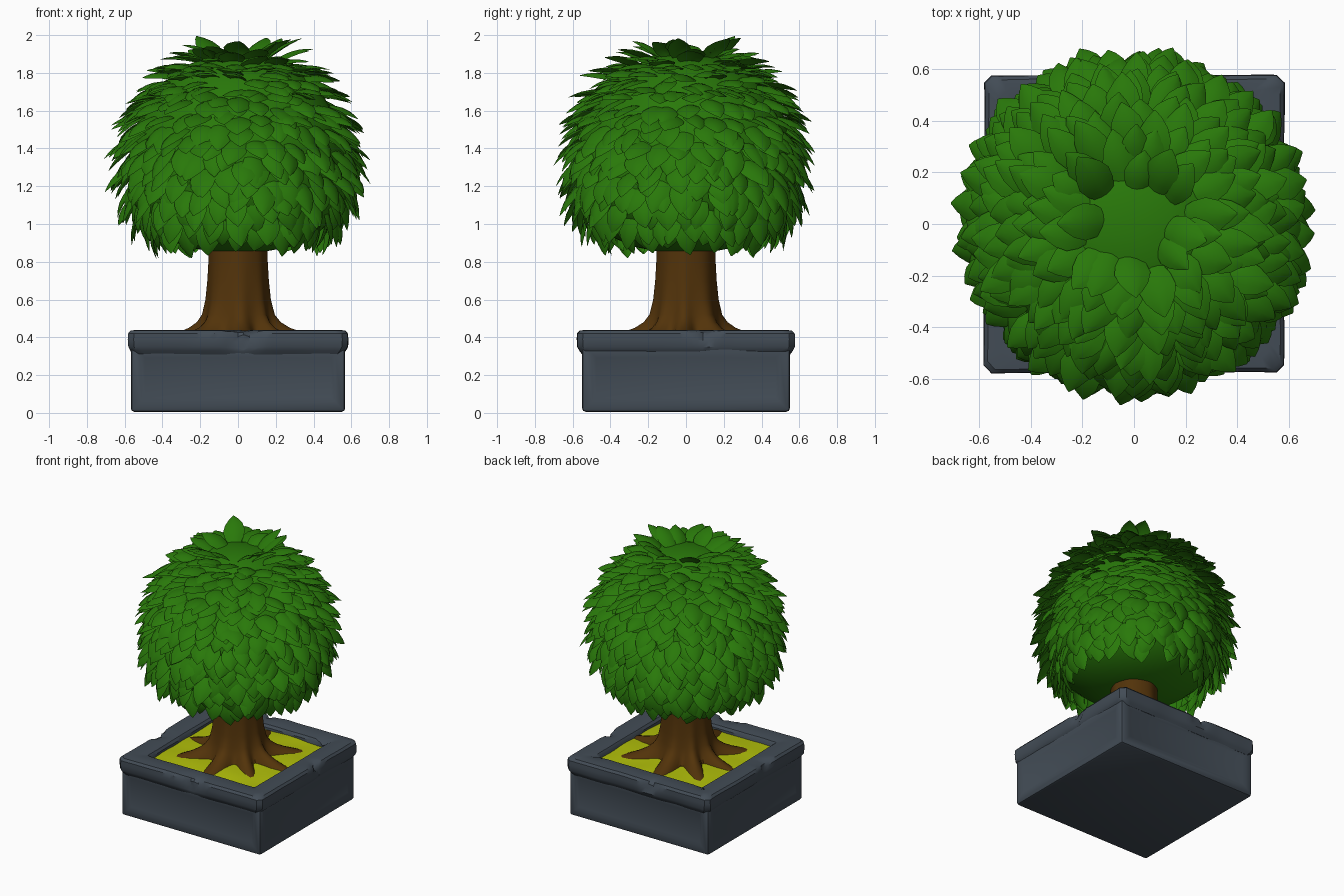
import bpy, bmesh, math, random
from mathutils import Vector, noise

if "Cube" in bpy.data.objects:
    bpy.data.objects.remove(bpy.data.objects["Cube"])

random.seed(7)


def material(name, rgb):
    m = bpy.data.materials.new(name)
    m.diffuse_color = (*rgb, 1)
    m.use_nodes = True
    m.node_tree.nodes["Principled BSDF"].inputs["Base Color"].default_value = m.diffuse_color
    return m


GREEN = material("leaf green", (0.022, 0.19, 0.003))
BROWN = material("bark brown", (0.085, 0.033, 0.003))
STONE = material("slate stone", (0.055, 0.072, 0.092))
YELLOW = material("yellow moss", (0.44, 0.52, 0.003))


def make(name, verts, faces, mat, angle=40):
    me = bpy.data.meshes.new(name)
    me.from_pydata(verts, [], faces)
    ob = bpy.data.objects.new(name, me)
    bpy.context.collection.objects.link(ob)
    me.materials.append(mat)
    bpy.ops.object.select_all(action='DESELECT')
    ob.select_set(True)
    bpy.context.view_layer.objects.active = ob
    bpy.ops.object.shade_smooth_by_angle(angle=math.radians(angle))
    return ob


def loft(rings, cap=False):
    """Join equal closed rings (counter-clockwise, going upward) into a skin."""
    n = len(rings[0])
    verts = [p for r in rings for p in r]
    faces = []
    for i in range(len(rings) - 1):
        for j in range(n):
            k = (j + 1) % n
            faces.append((i*n + j, i*n + k, (i+1)*n + k, (i+1)*n + j))
    if cap:
        faces.append(tuple(reversed(range(n))))
        faces.append(tuple(range(len(verts) - n, len(verts))))
    return verts, faces


def square(h, c, z, n=36):
    """Square ring of half size h with chamfered corners."""
    pts = []
    for k in range(4):
        ca, sa = round(math.cos(k*math.pi/2)), round(math.sin(k*math.pi/2))
        for i in range(n + 1):
            y = (h - c) * (2*i/n - 1)
            pts.append(Vector((h*ca - y*sa, h*sa + y*ca, z)))
    return pts


# planter body with faintly sunken side panels
bm = bmesh.new()
bmesh.ops.create_cube(bm, size=1)
for v in bm.verts:
    v.co = (v.co.x*1.135, v.co.y*1.1, (v.co.z + 0.5)*0.36 + 0.006)
bmesh.ops.bevel(bm, geom=bm.edges[:], offset=0.018, segments=2, affect='EDGES', profile=0.5)
bm.normal_update()
sides = [f for f in bm.faces if abs(f.normal.z) < 0.1 and f.calc_area() > 0.2]
bmesh.ops.inset_individual(bm, faces=sides, thickness=0.05)
bmesh.ops.inset_individual(bm, faces=sides, thickness=0.03, depth=-0.008)
bm.verts.index_update()
make("planter_body", [v.co.copy() for v in bm.verts],
     [[v.index for v in f.verts] for f in bm.faces], STONE, 35)
bm.free()

# worn stone rim, swept around the square, with chipped spots
profile = [(0.50, 0.305), (0.56, 0.31), (0.575, 0.33), (0.586, 0.35), (0.588, 0.39),
           (0.586, 0.42), (0.572, 0.436), (0.53, 0.44), (0.48, 0.438), (0.442, 0.432),
           (0.428, 0.415), (0.425, 0.36)]
rings = [square(h, 0.03 if h > 0.5 else 0.01, z) for h, z in profile]
chips = [(0.03, -0.59, 0.41, 0.12), (0.59, 0.1, 0.44, 0.09), (-0.1, 0.59, 0.43, 0.1),
         (-0.59, -0.12, 0.43, 0.1), (-0.42, 0.45, 0.44, 0.07), (0.4, 0.46, 0.44, 0.07)]
for ring in rings:
    for p in ring:
        q = p.copy()
        out = Vector((q.x, 0, 0)) if abs(q.x) > abs(q.y) else Vector((0, q.y, 0))
        out.normalize()
        p += out * noise.noise(q*6) * 0.006
        for cx, cy, cz, r in chips:
            d = (q - Vector((cx, cy, cz))).length
            if d < r:
                a = (1 - d/r) * (0.3 + 1.4*random.random())
                p -= out * 0.025 * a
                p.z -= 0.018 * a
        p.x *= 0.99
        p.y *= 0.98
make("planter_rim", *loft(rings), STONE, 35)

# mossy soil, gently mounded
N = 16
verts, faces = [], []
for i in range(N + 1):
    for j in range(N + 1):
        x, y = 0.44*(2*i/N - 1), 0.44*(2*j/N - 1)
        z = 0.395 + 0.02*math.cos(x*3.3)*math.cos(y*3.3) + 0.012*noise.noise(Vector((x*5, y*5, 3)))
        verts.append((x, y, z))
        if i < N and j < N:
            a = i*(N + 1) + j
            faces.append((a, a + N + 1, a + N + 2, a + 1))
make("soil", verts, faces, YELLOW)

# trunk flaring into pointed roots: (z, radius, root reach)
trunk = [(0.36, 0.23, 0.36), (0.40, 0.215, 0.25), (0.425, 0.205, 0.15), (0.45, 0.195, 0.085),
         (0.48, 0.184, 0.045), (0.52, 0.174, 0.022), (0.6, 0.165, 0.01), (0.7, 0.158, 0.006),
         (0.8, 0.154, 0.004), (1.0, 0.154, 0)]
rings = []
for z, r, reach in trunk:
    ring = []
    for i in range(84):
        a = 2*math.pi*i/84
        lobe = abs(math.cos(4*a + 0.4*math.sin(a*2 + 1)))**2.5
        lobe *= 0.87 + 0.13*math.sin(3*a + 1)
        rr = r + reach*lobe
        ring.append(Vector((rr*math.cos(a), rr*math.sin(a), z)))
    rings.append(ring)
make("trunk", *loft(rings, True), BROWN)

# foliage core: lathed crown from the rounded underside up to the top
crown = [(0.12, 0.86), (0.28, 0.89), (0.41, 0.95), (0.51, 1.04), (0.57, 1.15), (0.585, 1.28),
         (0.57, 1.43), (0.525, 1.57), (0.45, 1.69), (0.36, 1.785), (0.25, 1.86), (0.16, 1.895), (0.05, 1.91)]
rings = [[Vector((r*math.cos(a), r*math.sin(a), z - 0.01)) for a in (2*math.pi*i/40 for i in range(40))]
         for r, z in crown]
make("foliage_core", *loft(rings, True), GREEN)


def crown_at(s):
    """Radius, height and downward tangent at arc length s from the crown top."""
    pts = crown[::-1]
    for (r0, z0), (r1, z1) in zip(pts, pts[1:]):
        d = math.hypot(r1 - r0, z1 - z0)
        if s <= d:
            return r0 + (r1-r0)*s/d, z0 + (z1-z0)*s/d, (r1-r0)/d, (z1-z0)/d
        s -= d
    return None


# shingled leaves, row by row down the crown
SHAPE = [(0, 0.5), (0.22, 0.85), (0.45, 1.0), (0.68, 0.8), (0.87, 0.42), (1.0, 0.04)]
verts, faces = [], []


def leaf(r, z, tr, tz, ang, length, width, tilt):
    rad = Vector((math.cos(ang), math.sin(ang), 0))
    side = Vector((-rad.y, rad.x, 0))
    t = rad*tr + Vector((0, 0, tz))
    n = rad*(-tz) + Vector((0, 0, tr))
    d = (t*math.cos(tilt) + n*math.sin(tilt) + side*random.uniform(-0.3, 0.3)).normalized()
    s = (side - d*side.dot(d) + n*random.uniform(-0.3, 0.3)).normalized()
    up = s.cross(d)
    if up.dot(n) < 0:
        up = -up
    base = rad*r + Vector((0, 0, z)) - n*0.02
    start = len(verts)
    for u, w in SHAPE:
        for k in (-1, -0.5, 0, 0.5, 1):
            x = k*w*width/2
            lift = 0.022*math.sin(u*math.pi*0.8) - 0.018*k*k*w - 0.025*u*u
            p = base + d*(u*length) + s*x + up*lift
            p.z = min(p.z, 2.0)
            verts.append(p)
    for i in range(len(SHAPE) - 1):
        for k in range(4):
            a = start + i*5 + k
            q = (a, a + 1, a + 6, a + 5)
            faces.append(q if s.cross(d).dot(up) > 0 else q[::-1])


s, row = 0.075, 0
while True:
    hit = crown_at(s)
    if hit is None or hit[1] < 1.0:
        break
    count = max(8, int(2*math.pi*hit[0]/0.092))
    for i in range(count):
        p = crown_at(s + random.uniform(-0.03, 0.03)) or hit
        ang = 2*math.pi*(i + 0.5*(row % 2) + random.uniform(-0.3, 0.3))/count
        tilt = math.radians(random.uniform(27, 44))
        leaf(*p, ang, random.uniform(0.17, 0.225), random.uniform(0.12, 0.15), tilt)
    s += 0.055 if s < 0.5 else 0.068
    row += 1
make("leaves", verts, faces, GREEN, 60)
